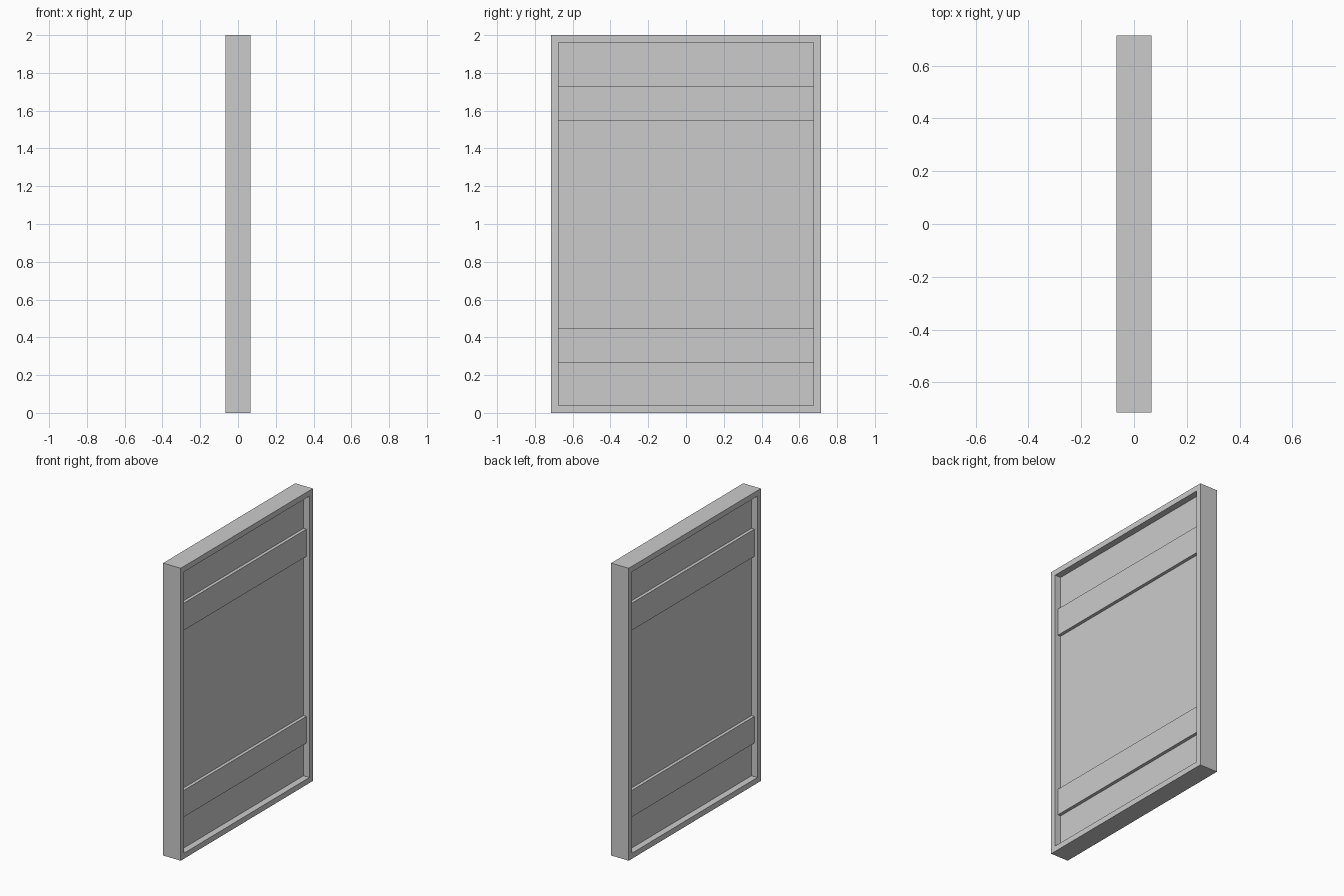
import bpy, bmesh

if "Cube" in bpy.data.objects:
    bpy.data.objects.remove(bpy.data.objects["Cube"])

HALF_W, HEIGHT = 0.714, 2.0      # outer frame size
DEPTH, BORDER = 0.133, 0.038     # frame depth and rim width
INNER_W = HALF_W - BORDER


def finish(name, bm):
    bmesh.ops.recalc_face_normals(bm, faces=bm.faces)
    mesh = bpy.data.meshes.new(name)
    bm.to_mesh(mesh)
    bm.free()
    obj = bpy.data.objects.new(name, mesh)
    bpy.context.collection.objects.link(obj)
    return obj


def box(name, x0, x1, z0, z1):
    """Box spanning the full inner width of the frame."""
    bm = bmesh.new()
    bmesh.ops.create_cube(bm, size=1)
    bmesh.ops.scale(bm, vec=(x1 - x0, 2 * INNER_W, z1 - z0), verts=bm.verts)
    bmesh.ops.translate(bm, vec=((x0 + x1) / 2, 0, (z0 + z1) / 2), verts=bm.verts)
    return finish(name, bm)


# Outer frame: a rectangular cross-section carried round the four corners
bm = bmesh.new()
rings = []
for x, inset in ((-1, 0), (1, 0), (1, BORDER), (-1, BORDER)):
    w, top = HALF_W - inset, HEIGHT - inset
    rings.append([bm.verts.new((x * DEPTH / 2, y, z)) for y, z in
                  ((-w, inset), (w, inset), (w, top), (-w, top))])
for i in range(4):
    a, b = rings[i], rings[(i + 1) % 4]
    for j in range(4):
        k = (j + 1) % 4
        bm.faces.new((a[j], a[k], b[k], b[j]))
finish("outer_frame", bm)

# Recessed door panel
PANEL = 0.022
box("panel", -PANEL, PANEL, BORDER, HEIGHT - BORDER)

# Cross battens, upper and lower, on both faces
for level, z0, z1 in (("lower", 0.268, 0.45), ("upper", 1.544, 1.73)):
    batten = box(level + "_batten", PANEL, 0.044, z0, z1)
    mirror = batten.modifiers.new("both_faces", 'MIRROR')
    mirror.use_axis = (True, False, False)
